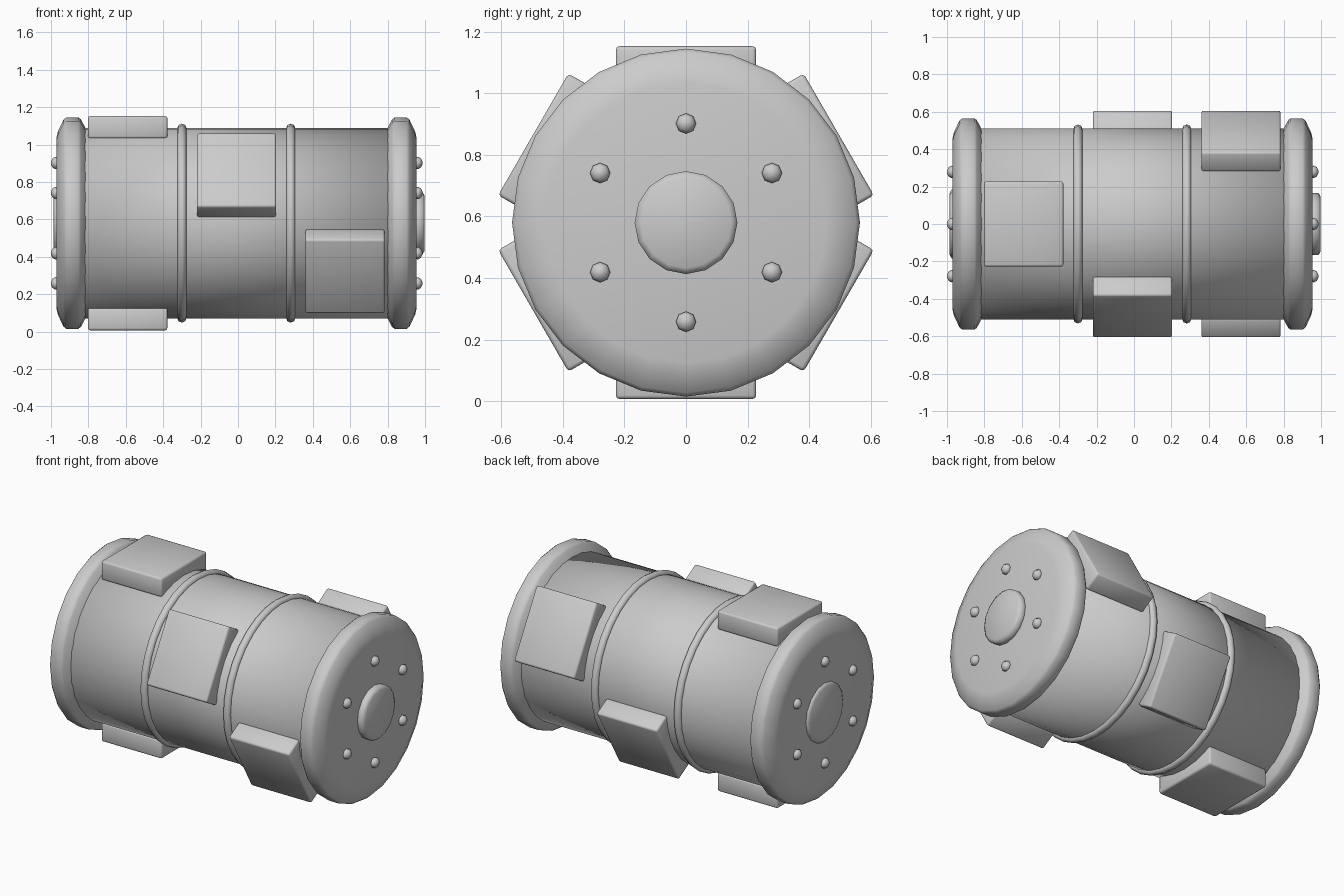
import bpy, bmesh, math
from mathutils import Matrix, Vector

if "Cube" in bpy.data.objects:
    bpy.data.objects.remove(bpy.data.objects["Cube"])

CX, CZ = -0.008, 0.58          # centre of the drum
grey = bpy.data.materials.new("light_grey")
grey.diffuse_color = (0.6, 0.6, 0.6, 1)
grey.use_nodes = True
grey.node_tree.nodes["Principled BSDF"].inputs["Base Color"].default_value = grey.diffuse_color


def finish(bm, name):
    bmesh.ops.recalc_face_normals(bm, faces=bm.faces)
    me = bpy.data.meshes.new(name)
    bm.to_mesh(me)
    bm.free()
    me.materials.append(grey)
    for p in me.polygons:
        p.use_smooth = True
    ob = bpy.data.objects.new(name, me)
    bpy.context.collection.objects.link(ob)
    return ob


def lathe(name, profile, sides, cy=0.0, cz=CZ, closed=False):
    """Turn an (x, radius) profile around an axis parallel to x."""
    bm = bmesh.new()
    rings = []
    for x, r in profile:
        rings.append([bm.verts.new((x, cy + r * math.sin(2 * math.pi * i / sides),
                                    cz + r * math.cos(2 * math.pi * i / sides)))
                      for i in range(sides)])
    pairs = list(zip(rings, rings[1:]))
    if closed:
        pairs.append((rings[-1], rings[0]))
    for a, b in pairs:
        for i in range(sides):
            j = (i + 1) % sides
            bm.faces.new((a[i], a[j], b[j], b[i]))
    if not closed:
        bm.faces.new(rings[0])
        bm.faces.new(rings[-1])
    return finish(bm, name)


# Drum body
lathe("drum_body", [(CX - 0.82, 0.51), (CX + 0.82, 0.51)], 32)

# Raised hoops
for n, x in (("left", -0.30), ("right", 0.282)):
    prof = [(x + 0.025 * math.cos(a * math.pi / 4), 0.507 + 0.025 * math.sin(a * math.pi / 4))
            for a in range(8)]
    lathe(n + "_hoop", prof, 32, closed=True)

# End caps, hubs and bolts
for n, s, hub_r, hub_x, bolt_x in (("left", -1, 0.185, 0.978, 0.992),
                                   ("right", 1, 0.167, 1.006, 0.994)):
    X = lambda d: CX + s * d
    lathe(n + "_end_cap", [(X(0.785), 0.47), (X(0.80), 0.495), (X(0.832), 0.555), (X(0.845), 0.565),
                           (X(0.91), 0.565), (X(0.925), 0.553), (X(0.955), 0.49),
                           (X(0.963), 0.455)], 24)
    lathe(n + "_hub", [(X(0.94), hub_r), (X(hub_x - 0.012), hub_r),
                       (X(hub_x), hub_r - 0.02)], 16)
    for k in range(6):
        a = k * math.pi / 3
        lathe(f"{n}_bolt_{k + 1}", [(X(0.95), 0.03), (X(bolt_x - 0.022), 0.033),
                                    (X(bolt_x - 0.008), 0.024), (X(bolt_x), 0.008)], 8,
              0.322 * math.sin(a), CZ + 0.322 * math.cos(a))

# Block pads: opposite pairs, each pair turned 60 degrees from the last
for i, (x, deg) in enumerate(((-0.59, 0), (-0.008, 60), (0.572, 120))):
    for half in (0, 180):
        bm = bmesh.new()
        bmesh.ops.create_cube(bm, size=1)
        bmesh.ops.scale(bm, vec=(0.424, 0.456, 0.12), verts=bm.verts)
        bmesh.ops.bevel(bm, geom=bm.edges[:], offset=0.012, segments=2,
                        profile=0.5, affect='EDGES')
        bmesh.ops.translate(bm, vec=(0, 0, 0.513), verts=bm.verts)
        rot = Matrix.Rotation(math.radians(deg + half), 4, 'X')
        bm.transform(Matrix.Translation(Vector((x, 0, CZ))) @ rot)
        finish(bm, f"pad_{i + 1}_{'a' if half == 0 else 'b'}")
